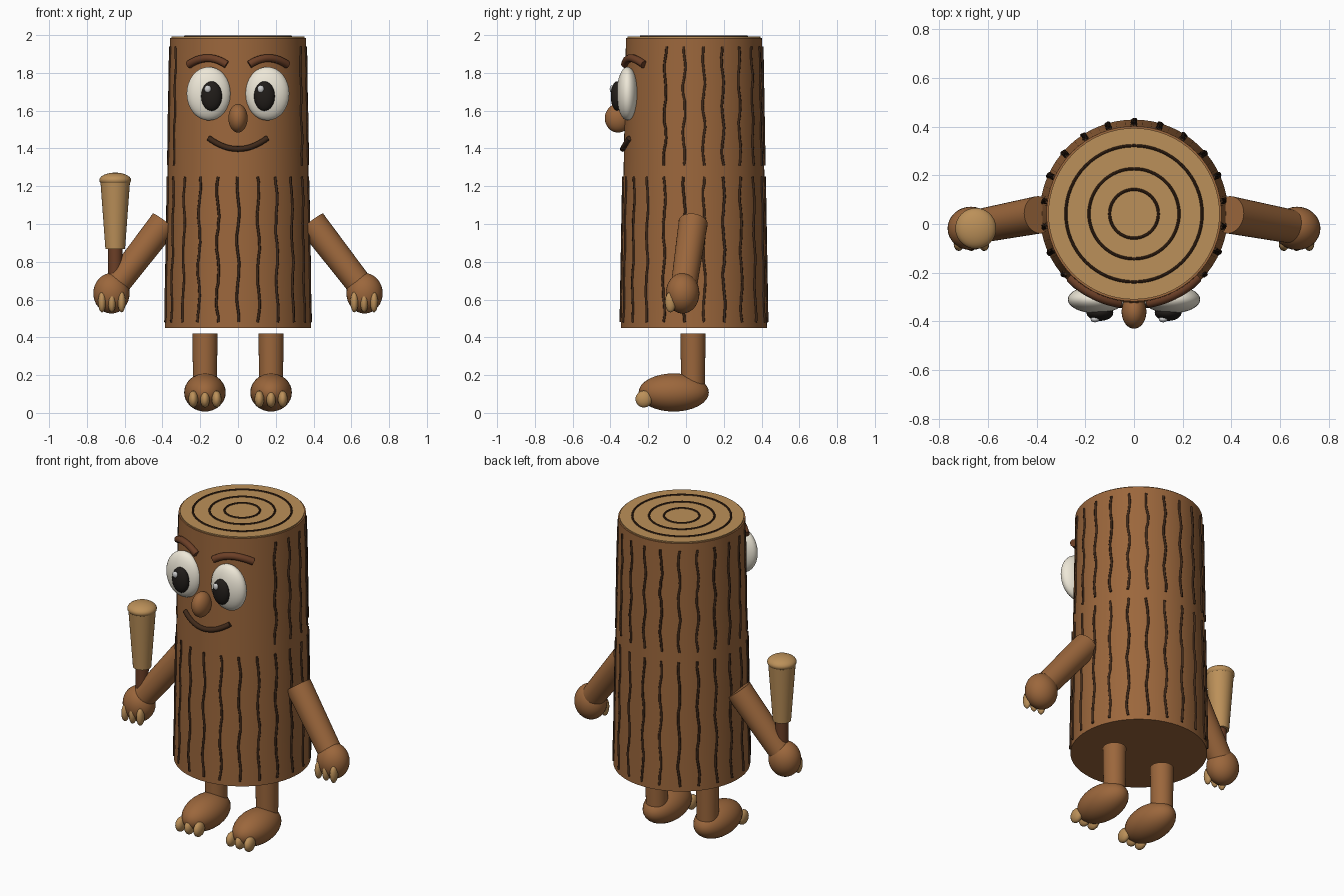
import bpy, math, random
from mathutils import Vector

if "Cube" in bpy.data.objects:
    bpy.data.objects.remove(bpy.data.objects["Cube"])

random.seed(4)
CY = 0.042  # trunk axis in y


def mat(name, *c):
    m = bpy.data.materials.new(name)
    m.diffuse_color = (*c, 1)
    m.use_nodes = True
    m.node_tree.nodes["Principled BSDF"].inputs["Base Color"].default_value = m.diffuse_color
    return m


BARK = mat("bark", 0.33, 0.135, 0.045)
GROOVE = mat("groove", 0.05, 0.022, 0.01)
BROW = mat("brow", 0.15, 0.05, 0.02)
WOOD = mat("cut_wood", 0.50, 0.28, 0.10)
WHITE = mat("eye_white", 0.85, 0.80, 0.68)
BLACK = mat("pupil_black", 0.015, 0.012, 0.01)
SHINE = mat("shine", 0.95, 0.95, 0.95)


def finish(name, m):
    o = bpy.context.object
    o.name = name
    o.data.materials.append(m)
    bpy.ops.object.shade_smooth_by_angle(angle=math.radians(40))
    return o


def ball(name, loc, size, m, seg=32):
    bpy.ops.mesh.primitive_uv_sphere_add(segments=seg, ring_count=seg // 2, location=loc)
    bpy.context.object.scale = size
    bpy.ops.object.transform_apply(location=False, rotation=False)
    return finish(name, m)


def rod(name, a, b, r1, r2, m, sides=32):
    a, b = Vector(a), Vector(b)
    bpy.ops.mesh.primitive_cone_add(vertices=sides, radius1=r1, radius2=r2,
                                    depth=(b - a).length, location=(a + b) / 2)
    bpy.context.object.rotation_euler = (b - a).to_track_quat('Z', 'Y').to_euler()
    return finish(name, m)


def tube(name, paths, r, m, res=2):
    c = bpy.data.curves.new(name, 'CURVE')
    c.dimensions = '3D'
    c.bevel_depth, c.bevel_resolution, c.use_fill_caps = r, res, True
    for pts in paths:
        s = c.splines.new('POLY')
        s.points.add(len(pts) - 1)
        for p, q in zip(s.points, pts):
            p.co = (*q, 1)
        s.use_smooth = True
    o = bpy.data.objects.new(name, c)
    bpy.context.collection.objects.link(o)
    c.materials.append(m)
    return o


def radius(z):
    return 0.387 - 0.027 * (z - 0.45) / 1.54


def on_bark(x, z, out=0.0):
    return (x, CY - math.sqrt((radius(z) + out) ** 2 - x * x), z)


# trunk, cut top and growth rings
rod("trunk", (0, CY, 0.45), (0, CY, 1.985), 0.387, 0.36, BARK, 64)
rod("cut_top", (0, CY, 1.97), (0, CY, 1.992), 0.352, 0.352, WOOD, 64)
for r in (0.1, 0.185, 0.28):
    bpy.ops.mesh.primitive_torus_add(location=(0, CY, 1.993), major_radius=r, minor_radius=0.006,
                                     major_segments=64, minor_segments=8)
    finish("growth_ring", GROOVE)


# wavy bark lines: all round below, leaving the face clear above
def bark_line(k, z0, z1, n=22):
    ph, pts = random.uniform(0, 6.28), []
    for i in range(n + 1):
        z = z0 + (z1 - z0) * i / n
        wob = 0.006 * math.sin(ph + i * 0.75) + random.uniform(-0.002, 0.002)
        a = k * math.tau / 22 + wob / 0.37
        r = radius(z) + 0.001
        pts.append((r * math.sin(a), CY - r * math.cos(a), z))
    return pts


tube("lower_bark_lines", [bark_line(k, 0.48, 1.25) for k in range(22)], 0.007, GROOVE, 1)
tube("upper_bark_lines", [bark_line(k, 1.31, 1.94) for k in range(4, 19)], 0.007, GROOVE, 1)

# face
for s in (-1, 1):
    ball("eye", (0.155 * s, -0.31, 1.69), (0.117, 0.057, 0.142), WHITE)
    ball("pupil", (0.14 * s, -0.365, 1.677), (0.055, 0.033, 0.078), BLACK)
    ball("eye_shine", (0.14 * s - 0.02, -0.392, 1.715), (0.018, 0.012, 0.02), SHINE, 16)
    brow = []
    for i in range(13):
        t = i / 6 - 1
        brow.append(on_bark(s * (0.16 + 0.1 * t), 1.878 - 0.034 * t * t, 0.008))
    tube("eyebrow", [brow], 0.021, BROW, 3)
ball("nose", (0, -0.36, 1.56), (0.051, 0.07, 0.076), BARK)
smile = [on_bark(0.155 * t, 1.397 + 0.058 * t * t, 0.006) for t in (i / 10 - 1 for i in range(21))]
tube("smile", [smile], 0.015, GROOVE, 3)

# limbs on both sides
for s in (-1, 1):
    rod("arm", (0.39 * s, 0.038, 1.008), (0.655 * s, -0.012, 0.665), 0.077, 0.069, BARK)
    ball("hand", (0.67 * s, -0.018, 0.633), (0.096, 0.089, 0.107), BARK)
    rod("leg", (0.175 * s, 0.037, 0.11), (0.175 * s, 0.037, 0.42), 0.062, 0.067, BARK)
    ball("foot", (0.175 * s, -0.065, 0.108), (0.11, 0.186, 0.101), BARK)
    for d in (-1, 0, 1):
        ball("finger", (0.668 * s + 0.052 * d, -0.082, 0.587), (0.021, 0.029, 0.055), WOOD, 16)
        ball("toe", (0.175 * s + 0.062 * d, -0.223, 0.073), (0.026, 0.045, 0.045), WOOD, 16)

# club held in one hand
rod("club_handle", (-0.65, -0.018, 0.62), (-0.65, -0.018, 0.88), 0.036, 0.038, BROW)
rod("club_barrel", (-0.65, -0.018, 0.868), (-0.65, -0.018, 1.235), 0.052, 0.079, WOOD)
ball("club_tip", (-0.65, -0.018, 1.232), (0.084, 0.084, 0.04), WOOD)
